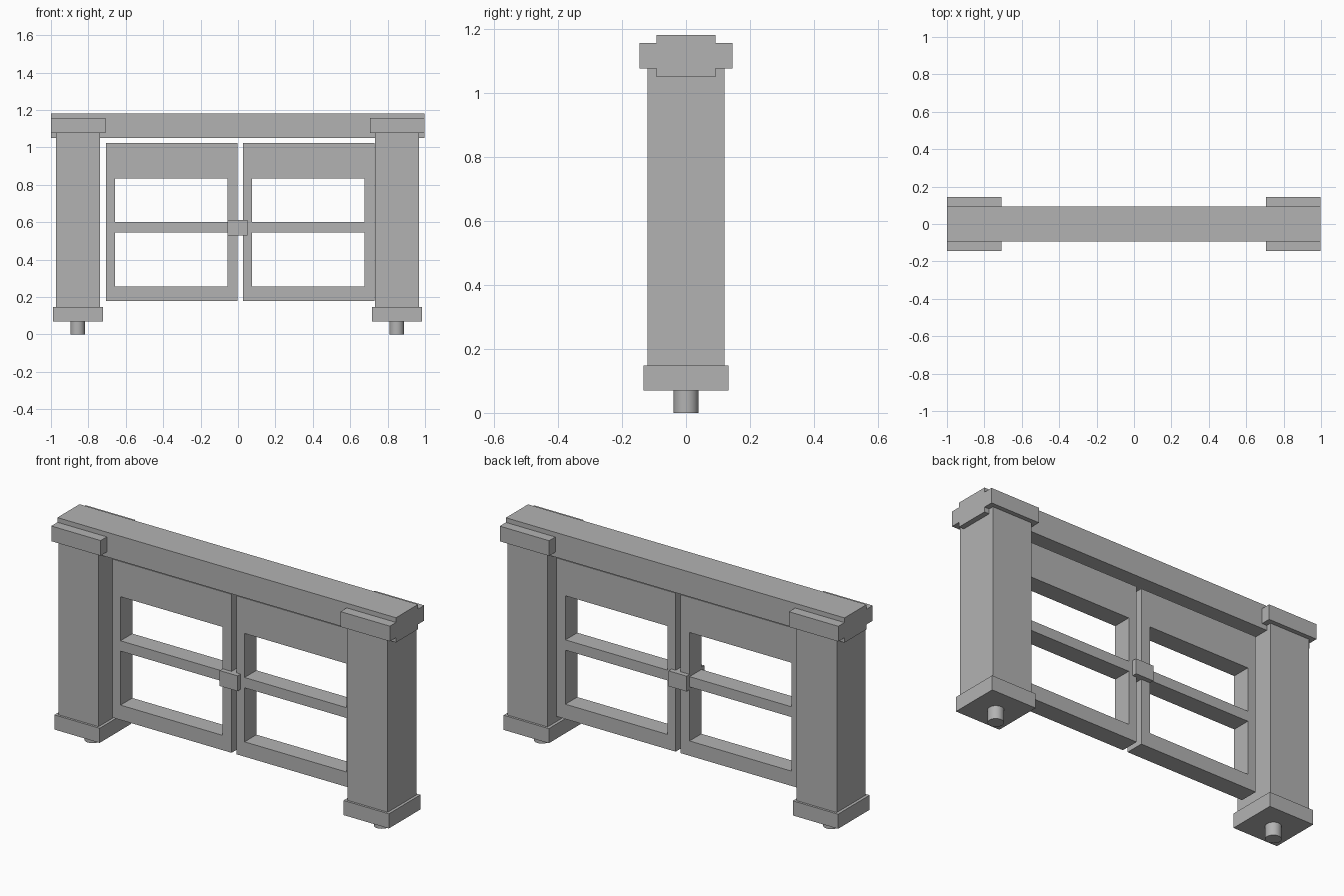
import bpy, bmesh, math
from mathutils import Vector

cube = bpy.data.objects.get("Cube")
if cube:
    bpy.data.objects.remove(cube, do_unlink=True)

# Single stone grey for everything
grey = bpy.data.materials.new("stone_grey")
grey.use_nodes = True
COLOR = (0.45, 0.45, 0.45, 1.0)
grey.diffuse_color = COLOR
grey.node_tree.nodes["Principled BSDF"].inputs["Base Color"].default_value = COLOR


def finish(name, bm):
    bmesh.ops.recalc_face_normals(bm, faces=bm.faces)
    mesh = bpy.data.meshes.new(name)
    bm.to_mesh(mesh)
    bm.free()
    mesh.materials.append(grey)
    obj = bpy.data.objects.new(name, mesh)
    bpy.context.collection.objects.link(obj)
    return obj


def box(name, x, y, z):
    """Box from (min, max) ranges in x and z, and a half depth in y."""
    bm = bmesh.new()
    bmesh.ops.create_cube(bm, size=1)
    for v in bm.verts:
        v.co = Vector((x[v.co.x > 0], math.copysign(y, v.co.y), z[v.co.z > 0]))
    return finish(name, bm)


def pin(name, x, radius, height):
    bm = bmesh.new()
    bmesh.ops.create_cone(bm, cap_ends=True, segments=32, radius1=radius,
                          radius2=radius, depth=height)
    bmesh.ops.translate(bm, verts=bm.verts, vec=(x, 0, height / 2))
    for f in bm.faces:
        f.smooth = len(f.verts) == 4
    for e in bm.edges:
        e.smooth = all(f.smooth for f in e.link_faces)
    return finish(name, bm)


def gate(name, x0, half):
    """Frame with two window openings, extruded from a grid of cells."""
    xs = [x0 + d for d in (0, 0.048, 0.65, 0.703)]
    zs = [0.178, 0.257, 0.545, 0.6, 0.835, 1.023]
    bm = bmesh.new()
    grid = [[bm.verts.new((x, -half, z)) for z in zs] for x in xs]
    for i in range(len(xs) - 1):
        for j in range(len(zs) - 1):
            if i == 1 and j in (1, 3):
                continue
            bm.faces.new((grid[i][j], grid[i + 1][j],
                          grid[i + 1][j + 1], grid[i][j + 1]))
    extruded = bmesh.ops.extrude_face_region(bm, geom=bm.faces[:])
    moved = [g for g in extruded["geom"] if isinstance(g, bmesh.types.BMVert)]
    bmesh.ops.translate(bm, verts=moved, vec=(0, 2 * half, 0))
    return finish(name, bm)


# Pillars: ground pin, plinth, shaft and cap
for side, shift in (("right", 0), ("left", 1.706)):
    def span(a, b):
        return (a + shift, b + shift)
    pin(side + "_ground_pin", -0.857 + shift, 0.039, 0.08)
    box(side + "_plinth", span(-0.99, -0.723), 0.133, (0.07, 0.148))
    box(side + "_post", span(-0.974, -0.738), 0.121, (0.148, 1.08))
    box(side + "_cap", span(-1.0, -0.709), 0.145, (1.076, 1.157))

# Top beam
box("top_beam", (-1.0, 0.997), 0.093, (1.05, 1.182))

# Pair of gates and the latch through them
gate("right_gate", -0.706, 0.05)
gate("left_gate", 0.026, 0.05)
box("gate_latch", (-0.056, 0.05), 0.075, (0.53, 0.612))
